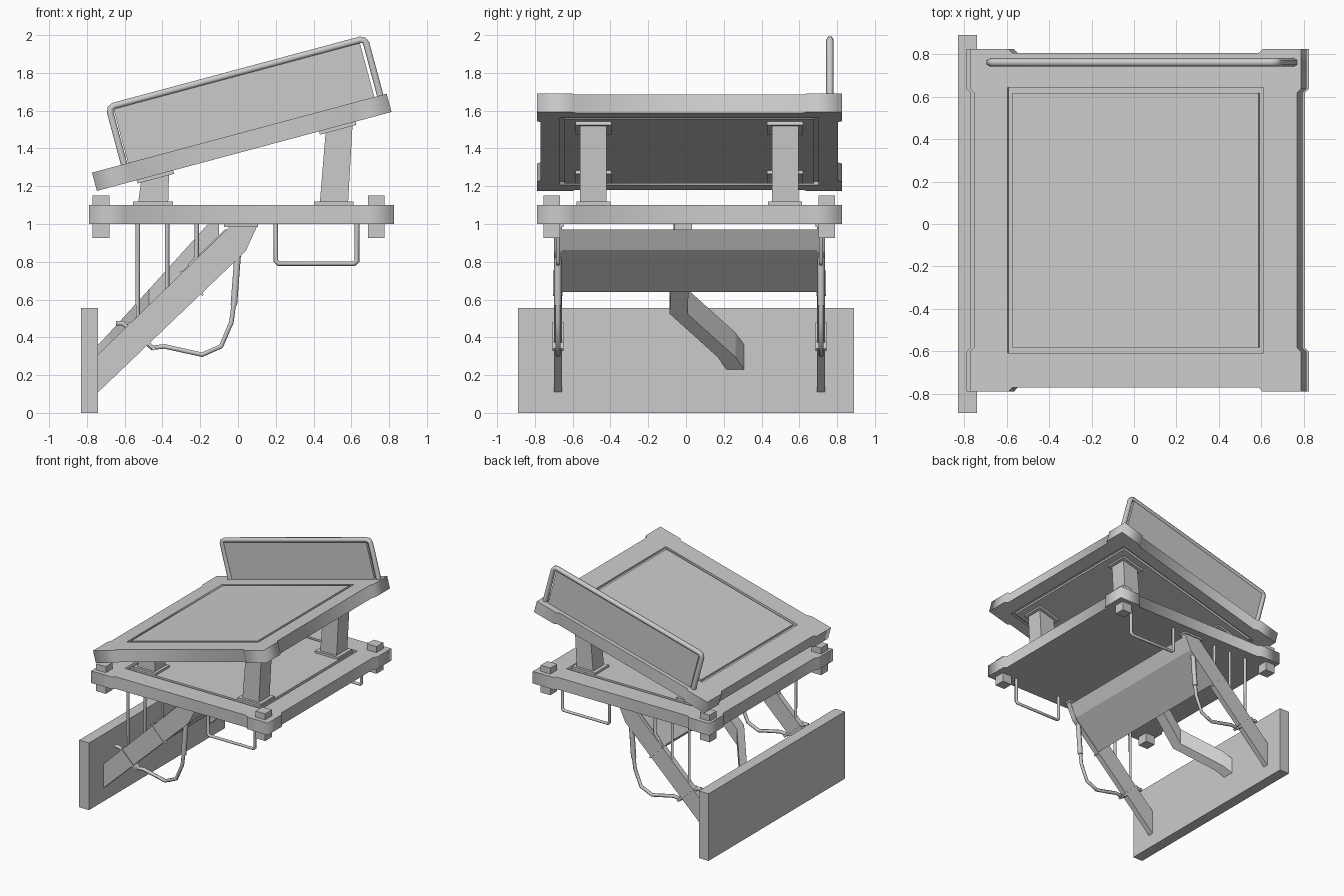
import bpy, bmesh, math
from mathutils import Matrix, Vector

if "Cube" in bpy.data.objects:
    bpy.data.objects.remove(bpy.data.objects["Cube"])

TILT = math.radians(15)
MID = 0.0175                       # deck centre in y
ROOF = Vector((0.02, 0, 1.4325))   # tilted deck centre
SIDES = (-0.678, 0.715)            # y of the two arm planes


def mesh_obj(name, bm):
    bmesh.ops.recalc_face_normals(bm, faces=bm.faces)
    me = bpy.data.meshes.new(name)
    bm.to_mesh(me)
    bm.free()
    ob = bpy.data.objects.new(name, me)
    bpy.context.collection.objects.link(ob)
    return ob


def loft(name, rings):
    """Join equal rings of points and cap both ends."""
    bm = bmesh.new()
    vs = [[bm.verts.new(p) for p in r] for r in rings]
    n = len(vs[0])
    for a, b in zip(vs, vs[1:]):
        for i in range(n):
            bm.faces.new((a[i], a[(i + 1) % n], b[(i + 1) % n], b[i]))
    bm.faces.new(vs[0])
    bm.faces.new(vs[-1])
    return mesh_obj(name, bm)


def prism(name, prof, y0, y1):
    """Side profile in x,z extruded along y."""
    return loft(name, [[(x, y, z) for x, z in prof] for y in (y0, y1)])


def rect(x0, x1, z0, z1):
    return [(x0, z0), (x1, z0), (x1, z1), (x0, z1)]


def tilted(prof):
    """Map deck-local (u, w) to world x,z on the tilted deck."""
    c, s = math.cos(TILT), math.sin(TILT)
    return [(ROOF.x + u * c - w * s, ROOF.z + u * s + w * c) for u, w in prof]


def band(name, p, q, t, y, hw):
    """Thin strap from p to q in the x,z plane."""
    d = (Vector(q) - Vector(p)).normalized() * t / 2
    n = Vector((-d.y, d.x))
    p, q = Vector(p), Vector(q)
    prism(name, [p - n, q - n, q + n, p + n], y - hw, y + hw)


def tube(name, pts, r, res=1):
    cu = bpy.data.curves.new(name, 'CURVE')
    cu.dimensions = '3D'
    cu.bevel_depth, cu.bevel_resolution, cu.use_fill_caps = r, res, True
    sp = cu.splines.new('POLY')
    sp.points.add(len(pts) - 1)
    for p, c in zip(sp.points, pts):
        p.co = (*c, 1)
    ob = bpy.data.objects.new(name, cu)
    bpy.context.collection.objects.link(ob)
    return ob


def outline():
    """Square deck outline with four slightly proud corners."""
    H, I, a, b = 0.8075, 0.7875, 0.62, 0.60
    side = [(-H, -H), (-a, -H), (-b, -I), (b, -I), (a, -H)]
    pts = []
    for k in range(4):
        m = Matrix.Rotation(k * math.pi / 2, 2)
        pts += [m @ Vector(p) for p in side]
    return pts


def frame(name, hole, w0, w1, mat):
    """Flat deck frame with an optional square hole, from w0 to w1."""
    cu = bpy.data.curves.new(name, 'CURVE')
    cu.dimensions, cu.fill_mode = '2D', 'BOTH'
    cu.extrude = (w1 - w0) / 2
    loops = [outline()]
    if hole:
        loops.append([(-hole, -hole), (hole, -hole), (hole, hole), (-hole, hole)])
    for l in loops:
        sp = cu.splines.new('POLY')
        sp.points.add(len(l) - 1)
        for p, c in zip(sp.points, l):
            p.co = (c[0], c[1], 0, 1)
        sp.use_cyclic_u = True
    ob = bpy.data.objects.new(name, cu)
    bpy.context.collection.objects.link(ob)
    ob.matrix_world = mat @ Matrix.Translation((0, 0, (w0 + w1) / 2))


def slab(name, h, w0, w1, mat):
    ob = loft(name, [[(-h, -h, w), (h, -h, w), (h, h, w), (-h, h, w)] for w in (w0, w1)])
    ob.matrix_world = mat


# Wall plate
prism("wall_plate", rect(-0.83, -0.74, 0, 0.555), -0.89, 0.89)

# Lower deck: flat underside, grooved top
low = Matrix.Translation((0.0175, MID, 1.05))
frame("lower_deck_base", None, -0.05, 0.03, low)
frame("lower_deck_rim", 0.625, 0.03, 0.05, low)
slab("lower_deck_panel", 0.6, 0.02, 0.05, low)

# Upper tilted deck: grooves on both faces
top = Matrix.Translation((ROOF.x, MID, ROOF.z)) @ Matrix.Rotation(-TILT, 4, 'Y')
frame("upper_deck_rim", 0.625, 0.03, 0.05, top)
frame("upper_deck_core", None, -0.03, 0.03, top)
frame("upper_deck_under_rim", 0.685, -0.05, -0.03, top)
slab("upper_deck_panel", 0.6, 0.02, 0.05, top)
slab("upper_deck_under_panel", 0.66, -0.05, -0.02, top)

# Corner pegs through the lower deck
for x in (-0.725, 0.7325):
    for y in (-0.71, 0.745):
        prism("corner_peg", rect(x - 0.044, x + 0.044, 0.925, 1.15), y - 0.044, y + 0.044)

# Posts with foot and head plates
for y in (MID - 0.5075, MID + 0.5075):
    for b0, b1, t0, t1, ub in ((-0.53, -0.37, -0.512, -0.365, -0.49), (0.432, 0.582, 0.465, 0.607, 0.51)):
        zt = [ROOF.z + (t - ROOF.x) * math.tan(TILT) - 0.055 for t in (t0, t1)]
        prism("post", [(b0, 1.1), (b1, 1.1), (t1, zt[1]), (t0, zt[0])], y - 0.07, y + 0.07)
        c = (b0 + b1) / 2
        prism("post_foot", rect(c - 0.105, c + 0.105, 1.1, 1.118), y - 0.09, y + 0.09)
        prism("post_head", tilted(rect(ub - 0.1, ub + 0.1, -0.068, -0.05)), y - 0.095, y + 0.095)

# Back screen: sheet inside a bent tube
prism("screen_sheet", tilted(rect(-0.61, 0.74, 0.03, 0.348)), 0.752, 0.772)
path = [(-0.632, 0.03), (-0.632, 0.335), (-0.624, 0.354), (-0.605, 0.362),
        (0.745, 0.362), (0.764, 0.354), (0.772, 0.335), (0.772, 0.03)]
tube("screen_frame", [(x, 0.762, z) for x, z in tilted(path)], 0.02)

# Support arms, straps, hoses, hanger rods and loops on each side
for y in SIDES:
    prism("support_arm", [(-0.74, 0.11), (0.04, 0.855), (0.10, 0.985), (0.10, 1.0),
                          (-0.03, 1.0), (-0.74, 0.31)], y - 0.022, y + 0.022)
    prism("arm_pad", rect(-0.075, 0.105, 0.985, 1.0), y - 0.03, y + 0.03)
    band("arm_strap", (-0.58, 0.475), (-0.44, 0.335), 0.02, y, 0.029)
    band("arm_seam_plate", (-0.305, 0.75), (-0.185, 0.622), 0.012, y, 0.025)
    tube("hose", [(x, y, z) for x, z in (
        (-0.645, 0.475), (-0.61, 0.475), (-0.56, 0.43), (-0.455, 0.345), (-0.39, 0.352),
        (-0.19, 0.308), (-0.09, 0.352), (-0.035, 0.48), (-0.022, 0.58))], 0.014)
    tube("hose_sleeve", [(-0.022, y, 0.57), (0.0, y, 0.86)], 0.02)
    for x, z in ((-0.53, 0.5), (-0.375, 0.65), (-0.218, 0.82)):
        tube("hanger_rod", [(x, y, 1.0), (x, y, z), (x - 0.04, y, z - 0.045)], 0.012)
    tube("hand_loop", [(x, y, z) for x, z in (
        (0.2, 1.0), (0.2, 0.805), (0.215, 0.79), (0.615, 0.79), (0.63, 0.805), (0.63, 1.0))], 0.013)

# Cross beam between the arms
prism("cross_beam", [(-0.19, 0.64), (0.04, 0.862), (0.09, 0.97), (-0.07, 0.97), (-0.30, 0.745)],
      SIDES[0], SIDES[1])

# Bent centre strut from wall plate to deck
loft("centre_strut", [[(x, y - 0.047, z - 0.065), (x, y + 0.047, z - 0.065),
                       (x, y + 0.047, z + 0.065), (x, y - 0.047, z + 0.065)]
                      for x, y, z in ((-0.75, 0.268, 0.285), (-0.68, 0.215, 0.36),
                                      (-0.47, -0.04, 0.59), (-0.1, -0.015, 1.0))])

# Turn all curves into plain meshes
bpy.ops.object.select_all(action='DESELECT')
for ob in bpy.context.collection.objects:
    if ob.type == 'CURVE':
        ob.select_set(True)
        bpy.context.view_layer.objects.active = ob
bpy.ops.object.convert(target='MESH')
